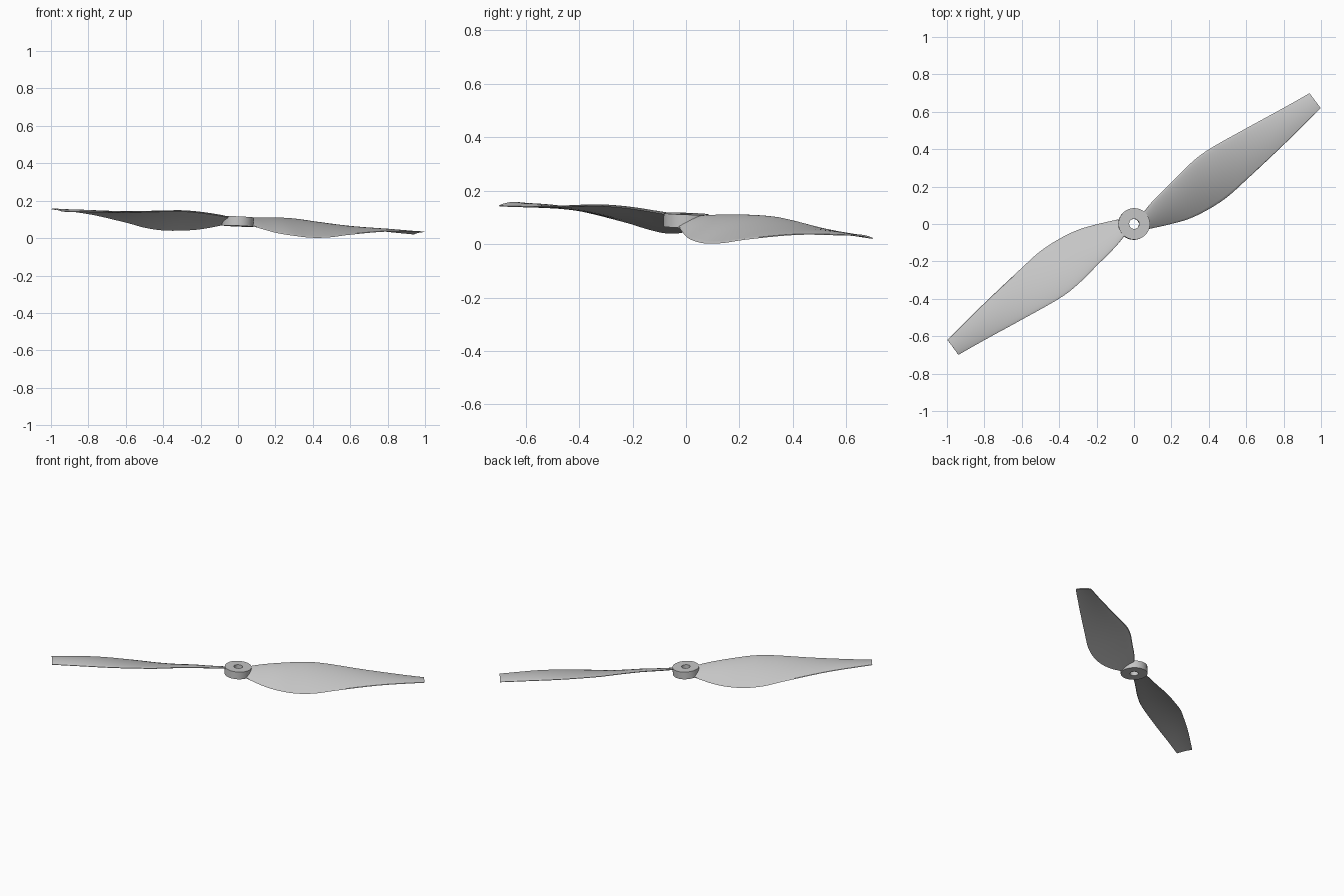
import bpy, bmesh, math
from mathutils import Matrix, Vector

cube = bpy.data.objects.get("Cube")
if cube:
    bpy.data.objects.remove(cube)

grey = bpy.data.materials.new("light grey plastic")
grey.use_nodes = True
colour = (0.56, 0.56, 0.56, 1)
grey.diffuse_color = colour
grey.node_tree.nodes["Principled BSDF"].inputs["Base Color"].default_value = colour

# The whole propeller sits turned and slightly tilted
POSE = (Matrix.Translation((0, 0, 0.088))
        @ Matrix.Rotation(math.radians(34.2), 4, 'Z')
        @ Matrix.Rotation(0.052, 4, 'Y'))

# Edge curves as (distance from axis, sideways, height)
LEADING = [(0.05, 0.015, 0.018), (0.15, 0.045, 0.027), (0.29, 0.072, 0.035),
           (0.43, 0.098, 0.036), (0.556, 0.105, 0.028), (0.783, 0.086, 0.011),
           (1.01, 0.064, 0), (1.171, 0.051, -0.006)]
TRAILING = [(0.05, -0.066, -0.02), (0.165, -0.111, -0.048), (0.265, -0.143, -0.06),
            (0.376, -0.159, -0.065), (0.495, -0.161, -0.056), (0.628, -0.143, -0.036),
            (0.898, -0.1, -0.005), (1.175, -0.049, 0.006)]
SPANS, CHORD = 40, 14


def sample(points, t):
    """Smooth curve through evenly indexed points, t from 0 to 1."""
    p = [Vector(q) for q in points]
    p = [2 * p[0] - p[1]] + p + [2 * p[-1] - p[-2]]
    x = t * (len(points) - 1)
    i = min(int(x), len(points) - 2)
    f = x - i
    a, b, c, d = p[i:i + 4]
    return b + 0.5 * f * (c - a + f * (2 * a - 5 * b + 4 * c - d + f * (3 * (b - c) + d - a)))


def finish(bm, name, matrix):
    bmesh.ops.recalc_face_normals(bm, faces=bm.faces)
    mesh = bpy.data.meshes.new(name)
    bm.to_mesh(mesh)
    bm.free()
    mesh.materials.append(grey)
    ob = bpy.data.objects.new(name, mesh)
    bpy.context.collection.objects.link(ob)
    ob.matrix_world = matrix
    bpy.ops.object.select_all(action='DESELECT')
    ob.select_set(True)
    bpy.context.view_layer.objects.active = ob
    bpy.ops.object.shade_smooth_by_angle(angle=math.radians(35))


def section(s):
    """Closed cambered aerofoil loop at span fraction s."""
    lead, trail = sample(LEADING, s), sample(TRAILING, s)
    chord = (trail - lead).length
    thick = chord * (0.035 + 0.08 * (1 - s) ** 4)
    loop = []
    for side in (1, -1):
        for k in range(CHORD):
            f = k / CHORD if side == 1 else 1 - k / CHORD
            f = (1 - math.cos(math.pi * f)) / 2
            camber = 0.05 * chord * 4 * f * (1 - f)
            half = thick * 1.3 * math.sqrt(f) * (1 - f) + 0.0015
            loop.append(lead.lerp(trail, f) + Vector((0, 0, camber + side * half)))
    return loop


# Two blades, half a turn apart
for name, turn in (("left_blade", 0), ("right_blade", math.pi)):
    bm = bmesh.new()
    rings = [[bm.verts.new(p) for p in section(i / SPANS)] for i in range(SPANS + 1)]
    n = len(rings[0])
    for a, b in zip(rings, rings[1:]):
        for k in range(n):
            bm.faces.new((a[k], a[(k + 1) % n], b[(k + 1) % n], b[k]))
    bm.faces.new(rings[0])
    bm.faces.new(rings[-1])
    finish(bm, name, POSE @ Matrix.Rotation(turn, 4, 'Z'))

# Hub: a ring with a shaft hole, made by spinning its profile
bm = bmesh.new()
profile = [(0.027, -0.024), (0.084, -0.024), (0.084, 0.026), (0.027, 0.026)]
verts = [bm.verts.new((r, 0, z)) for r, z in profile]
edges = [bm.edges.new((verts[i], verts[(i + 1) % 4])) for i in range(4)]
bmesh.ops.spin(bm, geom=verts + edges, cent=(0, 0, 0), axis=(0, 0, 1),
               angle=math.tau, steps=48, use_merge=True)
bmesh.ops.remove_doubles(bm, verts=bm.verts, dist=0.0001)
finish(bm, "hub", POSE)
